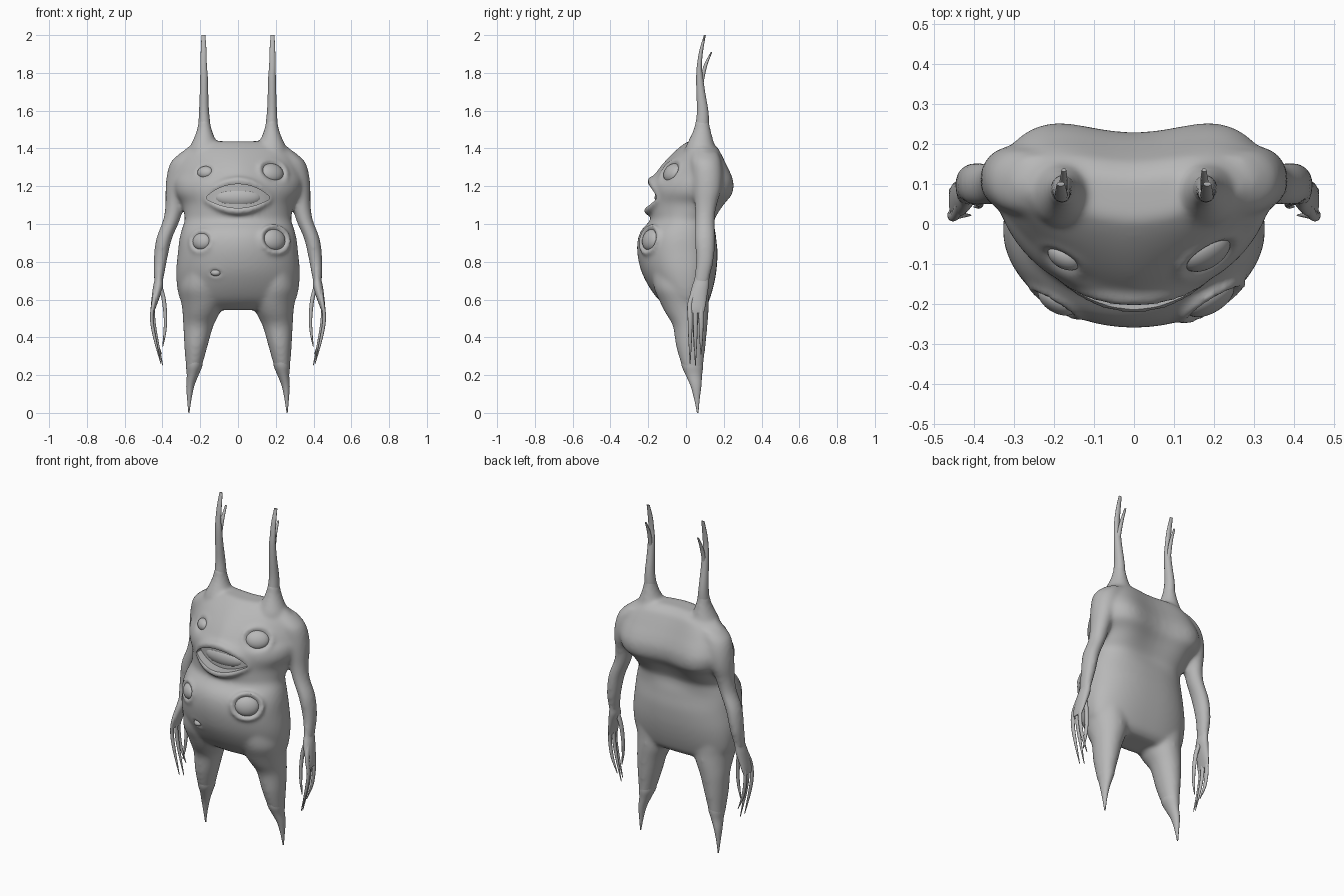
import bpy, bmesh, math
from mathutils import Matrix, Vector

if "Cube" in bpy.data.objects:
    bpy.data.objects.remove(bpy.data.objects["Cube"])

skin = bpy.data.materials.new("grey skin")
skin.diffuse_color = (0.48, 0.48, 0.48, 1)
skin.use_nodes = True
skin.node_tree.nodes["Principled BSDF"].inputs["Base Color"].default_value = skin.diffuse_color


def smooth_rings(rings, k=4):
    """Catmull-Rom refinement of a list of rings (z, x, y, rx, front, back)."""
    r = [tuple(q) + (q[4],) if len(q) == 5 else tuple(q) for q in rings]
    out = []
    for i in range(len(r) - 1):
        a, b, c, d = r[max(i - 1, 0)], r[i], r[i + 1], r[min(i + 2, len(r) - 1)]
        for j in range(k):
            t = j / k
            out.append(tuple(
                0.5 * (2 * q + (s - p) * t + (2 * p - 5 * q + 4 * s - w) * t * t
                       + (3 * q - p - 3 * s + w) * t ** 3)
                for p, q, s, w in zip(a, b, c, d)))
    return out + [r[-1]]


def ramp(z, lo, hi):
    return min(1, max(0, (z - lo) / (hi - lo)))


def front_power(z):
    """Torso front is more pointed around the upper eyes."""
    return 2 - .4 * ramp(z, 1.17, 1.26)


def loft(bm, rings, side=1, n=24, torso=False):
    """Skin a stack of horizontal ovals; side mirrors in x."""
    loops = []
    for z, x, y, rx, rf, rb in smooth_rings(rings):
        loop = []
        for i in range(n):
            a = 2 * math.pi * i / n
            c, s = math.cos(a), math.sin(a)
            if torso:  # flatter back with a shallow valley between the shoulders
                e = 2 / (2.5 if s > 0 else front_power(z))
                c = math.copysign(abs(c) ** e, c)
                s = math.copysign(abs(s) ** e, s)
                if s > 0:
                    dip = ramp(z, .95, 1.15)
                    s *= 1 - .18 * dip + .3 * dip * 4 * c * c * (1 - c * c)
            loop.append(bm.verts.new((side * (x + rx * c), y + s * (rb if s > 0 else rf), z)))
        loops.append(loop)
    for p, q in zip(loops, loops[1:]):
        for i in range(n):
            j = (i + 1) % n
            bm.faces.new((p[i], p[j], q[j], q[i]))
    bm.faces.new(loops[0])
    bm.faces.new(loops[-1])


def ball(bm, matrix, radii, seg=12):
    bmesh.ops.create_uvsphere(bm, u_segments=seg, v_segments=max(8, seg // 2), radius=1,
                              matrix=matrix @ Matrix.Diagonal((*radii, 1)))


def finish(bm, name):
    bmesh.ops.recalc_face_normals(bm, faces=bm.faces[:])
    me = bpy.data.meshes.new(name)
    bm.to_mesh(me)
    bm.free()
    me.materials.append(skin)
    ob = bpy.data.objects.new(name, me)
    bpy.context.collection.objects.link(ob)
    return ob


def shade(ob, angle=40):
    bpy.ops.object.select_all(action='DESELECT')
    ob.select_set(True)
    bpy.context.view_layer.objects.active = ob
    bpy.ops.object.shade_smooth_by_angle(angle=math.radians(angle))


# Torso profile: z, half width, front y, centre y, back y
PROFILE = [
    (1.438, .19, .01, .07, .12), (1.41, .26, -.03, .08, .165), (1.37, .305, -.075, .09, .19),
    (1.32, .33, -.122, .10, .215), (1.27, .345, -.16, .10, .24), (1.22, .35, -.19, .10, .256),
    (1.16, .335, -.188, .09, .25), (1.11, .30, -.19, .06, .212), (1.06, .287, -.19, .03, .178),
    (1.02, .282, -.19, .0, .158), (.97, .298, -.234, -.02, .156), (.92, .31, -.255, -.03, .16),
    (.85, .318, -.258, -.03, .167), (.76, .327, -.24, -.02, .162), (.68, .324, -.203, -.01, .148),
    (.61, .31, -.155, 0, .128), (.57, .28, -.11, 0, .11), (.545, .22, -.07, 0, .08)]
TORSO = [(z, 0, c, w, c - f, b - c) for z, w, f, c, b in PROFILE]
FINE = smooth_rings(TORSO)


def surf(x, z):
    """y of the torso front at x, z."""
    for p, q in zip(FINE, FINE[1:]):
        if p[0] >= z >= q[0]:
            t = (p[0] - z) / (p[0] - q[0])
            c, w, f = (p[i] + t * (q[i] - p[i]) for i in (2, 3, 4))
            k = front_power(z)
            return c - f * max(0, 1 - abs(x / w) ** k) ** (1 / k)
    return 0


def surf_frame(x, z):
    """Matrix on the torso front whose local z points outward."""
    e = .02
    sx = (surf(x + e, z) - surf(x - e, z)) / (2 * e)
    sz = (surf(x, z + e) - surf(x, z - e)) / (2 * e)
    n = Vector((sx, -1, sz)).normalized()
    u = Vector((1, sx, 0)).normalized()
    m = Matrix((u, n.cross(u), n)).transposed().to_4x4()
    m.translation = (x, surf(x, z), z)
    return m


ARM = [(1.38, .24, .10, .06, .07), (1.33, .275, .105, .08, .082), (1.26, .302, .112, .075, .082),
       (1.18, .322, .112, .062, .075), (1.10, .335, .105, .050, .059), (1.02, .352, .10, .045, .052),
       (.92, .392, .10, .042, .054), (.81, .411, .10, .036, .048), (.73, .418, .088, .028, .042),
       (.68, .422, .08, .022, .038)]
LEG = [(.74, .19, -.03, .11, .15), (.66, .195, -.025, .117, .145), (.59, .188, -.01, .114, .13),
       (.53, .195, .005, .099, .115), (.46, .21, .022, .080, .092),
       (.36, .222, .025, .063, .080), (.27, .231, .032, .047, .062), (.21, .237, .04, .036, .048)]
CLAW = [(.30, .228, .03, .040, .058), (.25, .232, .034, .043, .057), (.20, .240, .042, .031, .043),
        (.14, .253, .053, .021, .028), (.07, .258, .058, .011, .014), (0, .26, .062, .003, .004)]
HORN_BASE = [(1.34, .18, .07, .09, .08), (1.40, .178, .075, .08, .08), (1.45, .178, .08, .058, .063),
             (1.50, .178, .085, .040, .046), (1.56, .179, .087, .028, .034)]
HORN = [(1.46, .178, .083, .034, .036), (1.53, .178, .087, .031, .035), (1.60, .18, .088, .026, .03),
        (1.70, .18, .078, .022, .023), (1.78, .18, .072, .020, .018), (1.84, .182, .071, .017, .013),
        (1.92, .182, .081, .015, .010), (2.0, .183, .10, .010, .005)]
PRONG = [(1.73, .18, .078, .012, .012), (1.79, .178, .09, .012, .011), (1.85, .176, .107, .010, .009),
         (1.91, .175, .135, .006, .004)]
PALM = [(.76, .416, .092, .026, .04), (.71, .419, .084, .022, .039), (.67, .423, .076, .026, .044),
        (.62, .434, .066, .022, .046), (.56, .448, .058, .014, .044), (.53, .453, .055, .008, .04)]
THUMB = [(.68, .415, .07, .012, .016), (.60, .393, .06, .011, .014), (.50, .384, .053, .009, .012),
         (.42, .388, .047, .007, .009), (.35, .399, .043, .002, .002)]

# Eyes: x, z, half width, half height
EYES = [(-.18, 1.28, .045, .034), (.19, 1.28, .066, .053), (-.20, .91, .053, .045),
        (.20, .92, .068, .058), (-.12, .74, .027, .018)]


# Mouth outline
def lip_z(x, top):
    t = 1 - (abs(x) / .172) ** 2
    return 1.135 + (.076 * t ** .8 if top else -.05 * t)


# Body: torso, limbs, lids and lips fused into one skin
bm = bmesh.new()
loft(bm, TORSO, n=64, torso=True)
for s in (1, -1):
    loft(bm, ARM, s)
    loft(bm, LEG, s)
    loft(bm, HORN_BASE, s)
for x, z, w, h in EYES:
    m = surf_frame(x, z)
    for i in range(32):
        a = i * math.pi / 16
        p = m @ Vector((w * 1.2 * math.cos(a), h * 1.2 * math.sin(a), -.006))
        ball(bm, Matrix.Translation(p), [.006 + .15 * w] * 3)
for i in range(41):
    x = -.17 + .34 * i / 40
    k = 1 - (x / .17) ** 2
    for top, r in ((True, .012 + .012 * k), (False, .012 + .010 * k)):
        z = lip_z(x, top) + (r * .7 if top else -r * .7)
        y = surf(x, z) + (.004 if top else -.012 * k)
        ball(bm, Matrix.Translation((x, y, z)), (r, r, r))
body = finish(bm, "body")

# Mouth cutter: lens-shaped slab following the face
bm = bmesh.new()
cols = []
for i in range(33):
    x = -.168 + .336 * i / 32
    zt, zb = lip_z(x, True), lip_z(x, False)
    cols.append([bm.verts.new(p) for p in ((x, -.4, zb), (x, -.4, zt),
                 (x, surf(x, zt) + .035, zt), (x, surf(x, zb) + .035, zb))])
for p, q in zip(cols, cols[1:]):
    for i in range(4):
        j = (i + 1) % 4
        bm.faces.new((p[i], p[j], q[j], q[i]))
bm.faces.new(cols[0])
bm.faces.new(cols[-1])
cutter = finish(bm, "mouth_cutter")
cutter.hide_render = True

mod = body.modifiers.new("fuse", 'REMESH')
mod.mode = 'VOXEL'
mod.voxel_size = .01
mod = body.modifiers.new("soften", 'SMOOTH')
mod.factor = .5
mod.iterations = 16
mod = body.modifiers.new("mouth", 'BOOLEAN')
mod.operation = 'DIFFERENCE'
mod.object = cutter
bpy.context.view_layer.update()
ev = body.evaluated_get(bpy.context.evaluated_depsgraph_get())
fused = bpy.data.meshes.new_from_object(ev)
body.modifiers.clear()
body.data = fused
bpy.data.objects.remove(cutter)

# Press the eye sockets in, then set the eyeballs
for i, (x, z, w, h) in enumerate(EYES):
    m = surf_frame(x, z)
    inv, depth = m.inverted(), .3 * w
    for v in fused.vertices:
        q = inv @ v.co
        if abs(q.z) < .06:
            v.co -= m.col[2].xyz * depth * math.exp(-((q.x / w) ** 2 + (q.y / h) ** 2) ** 1.5 / 1.5)
    bm = bmesh.new()
    ball(bm, m @ Matrix.Translation((0, 0, -depth)), (w, h, .012 + .35 * w), 32)
    shade(finish(bm, f"eye_{i + 1}"))
shade(body)

# Tongue bulging inside the mouth
bm = bmesh.new()
ball(bm, Matrix.Translation((0, -.12, 1.14)), (.125, .046, .055), 32)
shade(finish(bm, "tongue"))

# Horns, hands and claws
for s, label in ((1, "left"), (-1, "right")):
    bm = bmesh.new()
    loft(bm, HORN, s)
    loft(bm, PRONG, s, 12)
    shade(finish(bm, f"{label}_horn"), 60)

    bm = bmesh.new()
    loft(bm, PALM, s)
    loft(bm, THUMB, s, 12)
    for y, tip, dx in ((.022, .26, .006), (.05, .25, -.004), (.08, .31, .002)):
        loft(bm, [(.66, .43, .5 * y + .04, .016, .016), (.58, .447, y, .011, .014),
                  (.50, .451 + dx, y, .009, .013), (.40, .436 + dx, y, .008, .010),
                  (tip, .402 + dx, y, .002, .002)], s, 12)
    shade(finish(bm, f"{label}_hand"), 60)

    bm = bmesh.new()
    loft(bm, CLAW, s)
    shade(finish(bm, f"{label}_claw"), 60)
